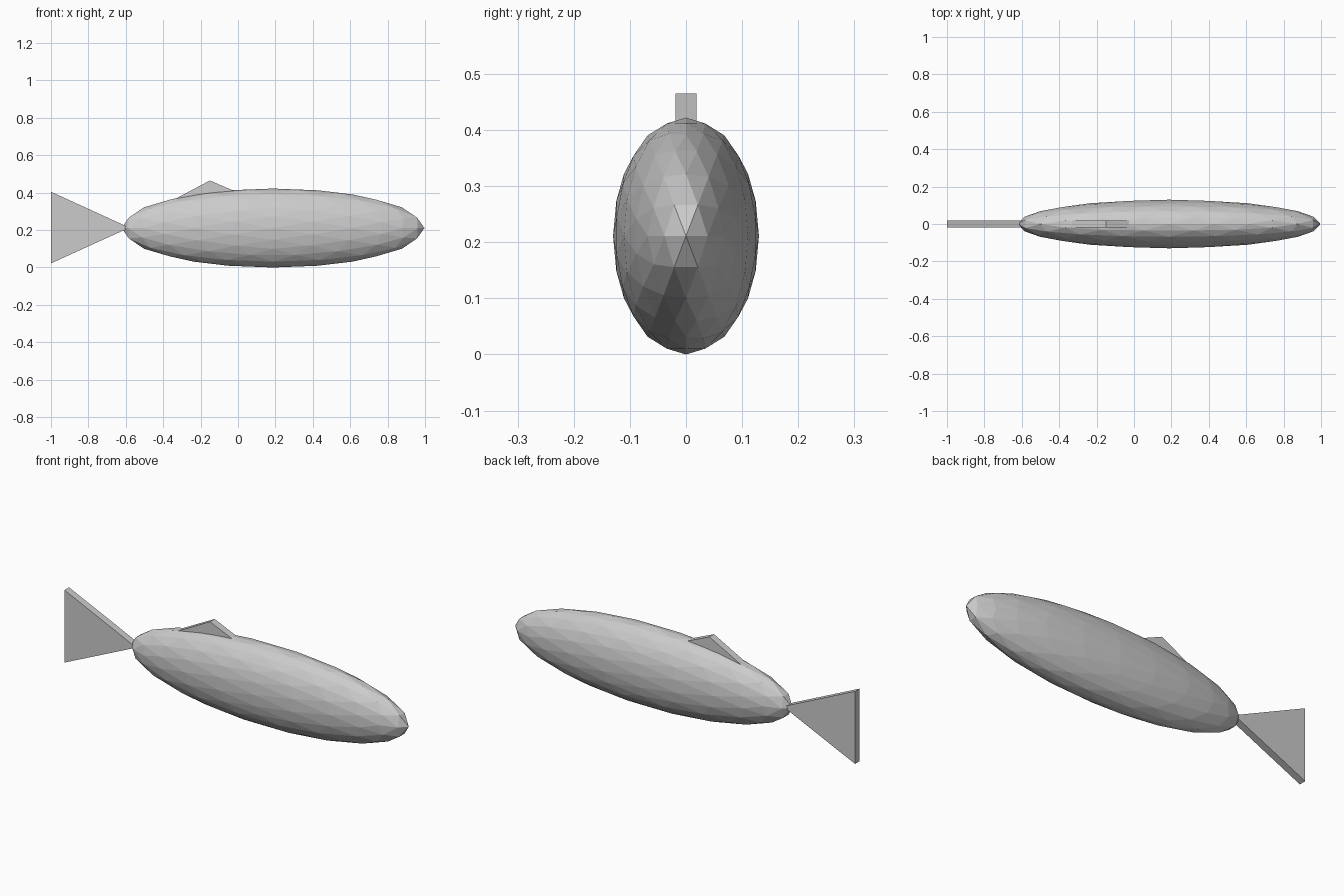
import bpy, bmesh, math
from mathutils import Matrix, Vector

cube = bpy.data.objects.get("Cube")
if cube:
    bpy.data.objects.remove(cube, do_unlink=True)

# Single plain grey
grey = bpy.data.materials.new("plain_grey")
grey.use_nodes = True
grey.diffuse_color = (0.6, 0.6, 0.6, 1)
grey.node_tree.nodes["Principled BSDF"].inputs["Base Color"].default_value = grey.diffuse_color


def add_part(name, bm):
    bmesh.ops.recalc_face_normals(bm, faces=bm.faces)
    mesh = bpy.data.meshes.new(name)
    bm.to_mesh(mesh)
    bm.free()
    mesh.materials.append(grey)
    obj = bpy.data.objects.new(name, mesh)
    bpy.context.collection.objects.link(obj)
    return obj


def add_fin(name, outline, half_width):
    """Extrude a side outline (x, z) across the width of the fin."""
    bm = bmesh.new()
    face = bm.faces.new([bm.verts.new((x, -half_width, z)) for x, z in outline])
    side = bmesh.ops.extrude_face_region(bm, geom=[face])["geom"]
    verts = [v for v in side if isinstance(v, bmesh.types.BMVert)]
    bmesh.ops.translate(bm, verts=verts, vec=Vector((0, 2 * half_width, 0)))
    return add_part(name, bm)


# Faceted body: icosphere turned so its edges line up with the axes, then stretched
bm = bmesh.new()
bmesh.ops.create_icosphere(bm, subdivisions=3, radius=1)
turn = Matrix.Rotation(-math.atan(2) / 2, 4, "Y")
stretch = Matrix.Diagonal((0.81, 0.13, 0.211, 1))
bm.transform(Matrix.Translation((0.187, 0, 0.211)) @ stretch @ turn)
add_part("body", bm)

# Flat triangular fins
add_fin("tail_fin", [(-1, 0.022), (-0.58, 0.213), (-1, 0.405)], 0.019)
add_fin("dorsal_fin", [(-0.36, 0.354), (0.03, 0.387), (-0.15, 0.465)], 0.019)
